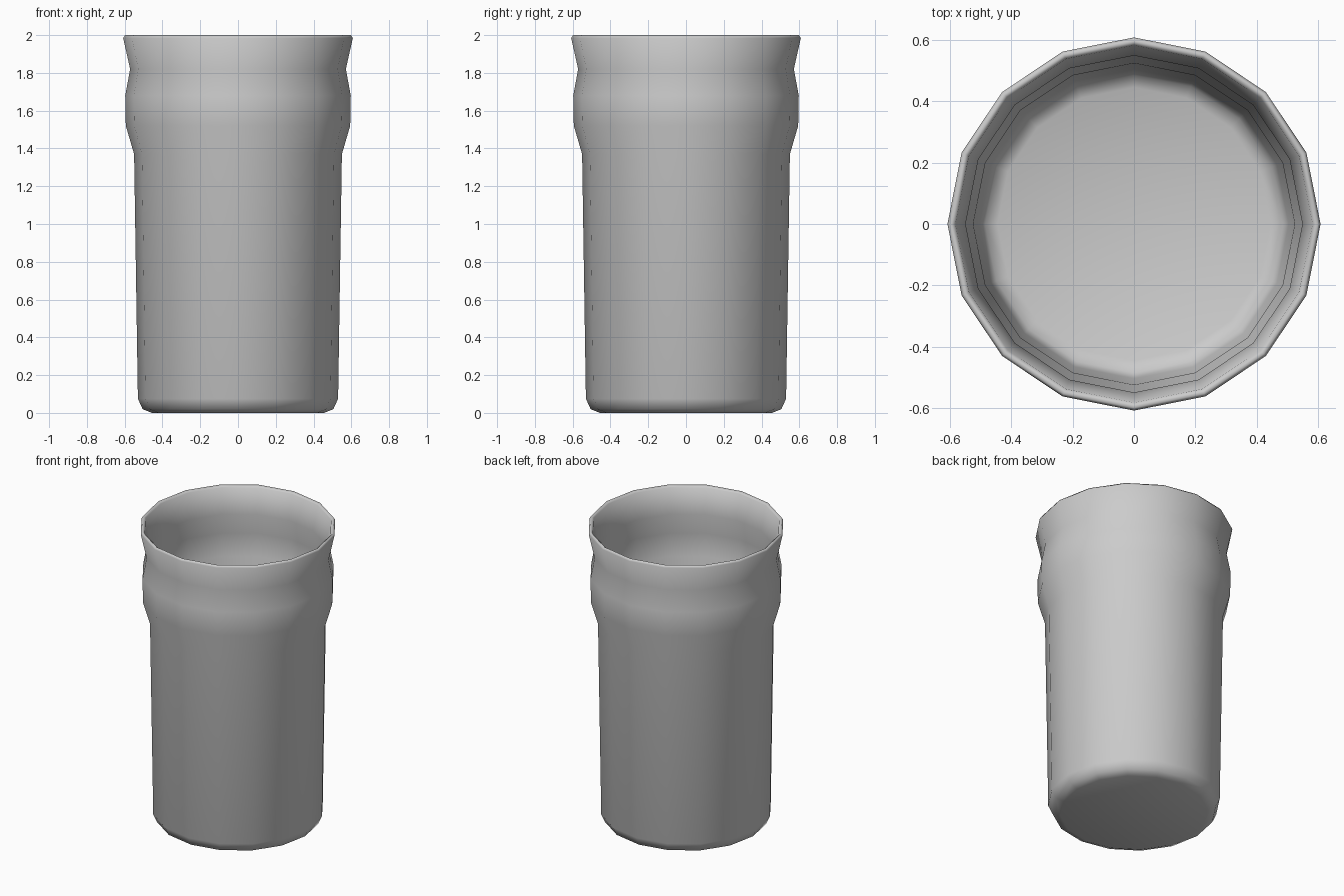
import bpy, bmesh, math

if "Cube" in bpy.data.objects:
    bpy.data.objects.remove(bpy.data.objects["Cube"])

SIDES = 16

# Cross-section (radius, height): base, outer wall, bulge, rim, inner wall, floor
PROFILE = [
    (0.455, 0.0), (0.505, 0.02), (0.53, 0.075), (0.55, 1.37), (0.594, 1.52),
    (0.597, 1.68), (0.571, 1.82), (0.608, 1.985), (0.598, 2.0), (0.582, 1.987),
    (0.549, 1.82), (0.574, 1.68), (0.57, 1.525), (0.524, 1.37), (0.504, 0.085),
    (0.485, 0.042), (0.445, 0.025),
]


def lathe(name, profile, sides):
    bm = bmesh.new()
    rings = []
    for r, z in profile:
        angles = [2 * math.pi * i / sides for i in range(sides)]
        rings.append([bm.verts.new((r * math.cos(a), r * math.sin(a), z)) for a in angles])
    for a, b in zip(rings, rings[1:]):
        for i in range(sides):
            j = (i + 1) % sides
            bm.faces.new((a[i], a[j], b[j], b[i]))
    # Underside and inner floor close to a centre point
    for ring in (rings[0], rings[-1]):
        centre = bm.verts.new((0, 0, ring[0].co.z))
        for i in range(sides):
            bm.faces.new((ring[i], ring[(i + 1) % sides], centre))
    bmesh.ops.recalc_face_normals(bm, faces=bm.faces)
    for f in bm.faces:
        f.smooth = True
    mesh = bpy.data.meshes.new(name)
    bm.to_mesh(mesh)
    bm.free()
    obj = bpy.data.objects.new(name, mesh)
    bpy.context.collection.objects.link(obj)
    return obj


# Drinking glass
lathe("pint_glass", PROFILE, SIDES)
